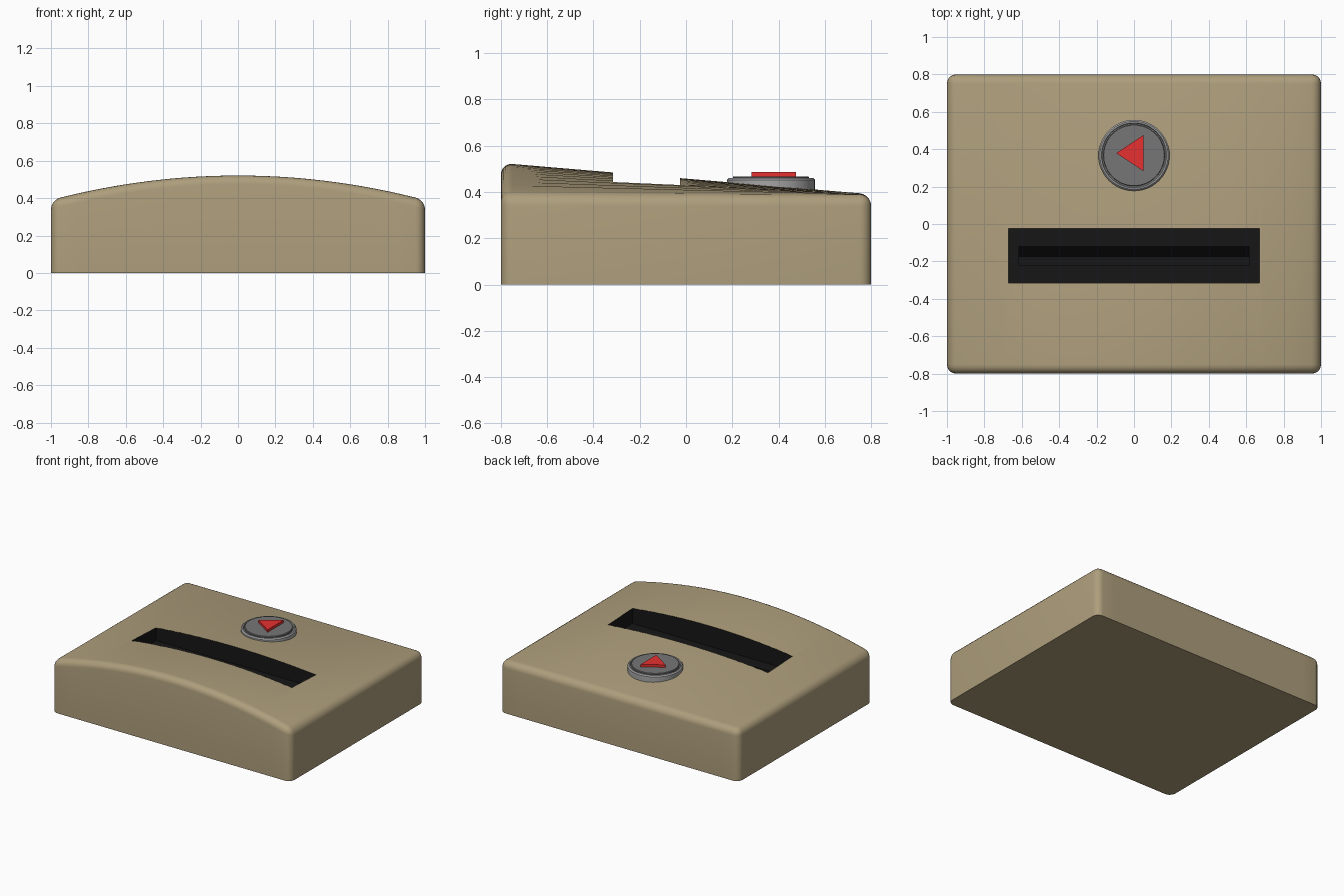
import bpy, bmesh, math
from mathutils import Vector

if "Cube" in bpy.data.objects:
    bpy.data.objects.remove(bpy.data.objects["Cube"])


def material(name, rgb):
    m = bpy.data.materials.new(name)
    m.diffuse_color = (*rgb, 1)
    m.use_nodes = True
    m.node_tree.nodes["Principled BSDF"].inputs["Base Color"].default_value = m.diffuse_color
    return m


tan = material("tan", (0.42, 0.34, 0.2))
black = material("black", (0.008, 0.008, 0.008))
light_grey = material("light_grey", (0.38, 0.38, 0.38))
dark_grey = material("dark_grey", (0.18, 0.18, 0.18))
red = material("red", (0.8, 0.03, 0.03))


def add_object(name, bm, mat, angle=30):
    bmesh.ops.recalc_face_normals(bm, faces=bm.faces)
    me = bpy.data.meshes.new(name)
    bm.to_mesh(me)
    bm.free()
    ob = bpy.data.objects.new(name, me)
    bpy.context.collection.objects.link(ob)
    me.materials.append(mat)
    smooth(ob, angle)
    return ob


def smooth(ob, angle=30):
    bpy.ops.object.select_all(action='DESELECT')
    ob.select_set(True)
    bpy.context.view_layer.objects.active = ob
    bpy.ops.object.shade_smooth_by_angle(angle=math.radians(angle))


def prism(points, direction):
    # extrude a closed outline along a vector
    bm = bmesh.new()
    face = bm.faces.new([bm.verts.new(p) for p in points])
    ext = bmesh.ops.extrude_face_region(bm, geom=[face], use_keep_orig=True)
    bmesh.ops.translate(bm, vec=direction,
                        verts=[v for v in ext["geom"] if isinstance(v, bmesh.types.BMVert)])
    return bm


def lathe(name, profile, center, mat, segments=48):
    # revolve (radius, z) points about a vertical axis
    bm = bmesh.new()
    rings = []
    for r, z in profile:
        rings.append([bm.verts.new((center[0] + r * math.cos(2 * math.pi * i / segments),
                                    center[1] + r * math.sin(2 * math.pi * i / segments), z))
                      for i in range(segments)])
    for a, b in zip(rings, rings[1:]):
        for i in range(segments):
            j = (i + 1) % segments
            bm.faces.new((a[i], a[j], b[j], b[i]))
    bm.faces.new(rings[0])
    bm.faces.new(rings[-1])
    return add_object(name, bm, mat)


# body: rounded box, sliced along x, top raised into an arch fading to the back
W, D, H, RISE = 1.0, 0.8, 0.39, 0.135
bm = prism([(-W, -D, 0), (W, -D, 0), (W, D, 0), (-W, D, 0)], (0, 0, H))
edges = [e for e in bm.edges if max(v.co.z for v in e.verts) > 0.1]
bmesh.ops.bevel(bm, geom=edges, offset=0.05, segments=5, profile=0.5, affect='EDGES')
for i in range(1, 24):
    bmesh.ops.bisect_plane(bm, geom=bm.verts[:] + bm.edges[:] + bm.faces[:],
                           plane_co=(-0.92 + 1.84 * i / 24, 0, 0), plane_no=(1, 0, 0))
for v in bm.verts:
    if v.co.z > 0.2:
        v.co.z += RISE * (1 - v.co.x ** 2) * (D - v.co.y) / (2 * D)
body = add_object("body", bm, tan)
body.data.materials.append(black)

# slot: wide trough with a narrow sloped groove in its floor, one cross-section
section = [(-0.315, 0.8), (-0.315, 0.33), (-0.22, 0.33), (-0.22, 0.25), (-0.175, 0.25),
           (-0.12, 0.33), (-0.025, 0.33), (-0.025, 0.8)]
trough = [section[0], section[1], section[6], section[7]]
groove = [(-0.22, 0.4), (-0.22, 0.25), (-0.175, 0.25), (-0.12, 0.33), (-0.12, 0.4)]
for name, pts, half in (("trough", trough, 0.67), ("groove", groove, 0.615)):
    cutter = add_object(name + "_cutter", prism([(-half, y, z) for y, z in pts],
                                                (2 * half, 0, 0)), black)
    cutter.hide_render = True
    mod = body.modifiers.new(name, 'BOOLEAN')
    mod.operation = 'DIFFERENCE'
    mod.solver = 'EXACT'
    mod.material_mode = 'TRANSFER'
    mod.object = cutter
    bpy.context.view_layer.objects.active = body
    bpy.ops.object.modifier_apply(modifier=mod.name)
    bpy.data.objects.remove(cutter)
smooth(body)

# button: collar with a shallow groove, cap and raised arrow
C = (0, 0.367)
lathe("button_collar", [(0.19, 0.36), (0.19, 0.452), (0.182, 0.46), (0.174, 0.46),
                        (0.17, 0.45)], C, light_grey)
lathe("button_cap", [(0.165, 0.4), (0.165, 0.463), (0.162, 0.467)], C, dark_grey)
arrow = prism([(-0.095, 0.379, 0.46), (0.05, 0.283, 0.46), (0.05, 0.475, 0.46)], (0, 0, 0.026))
add_object("button_arrow", arrow, red)
